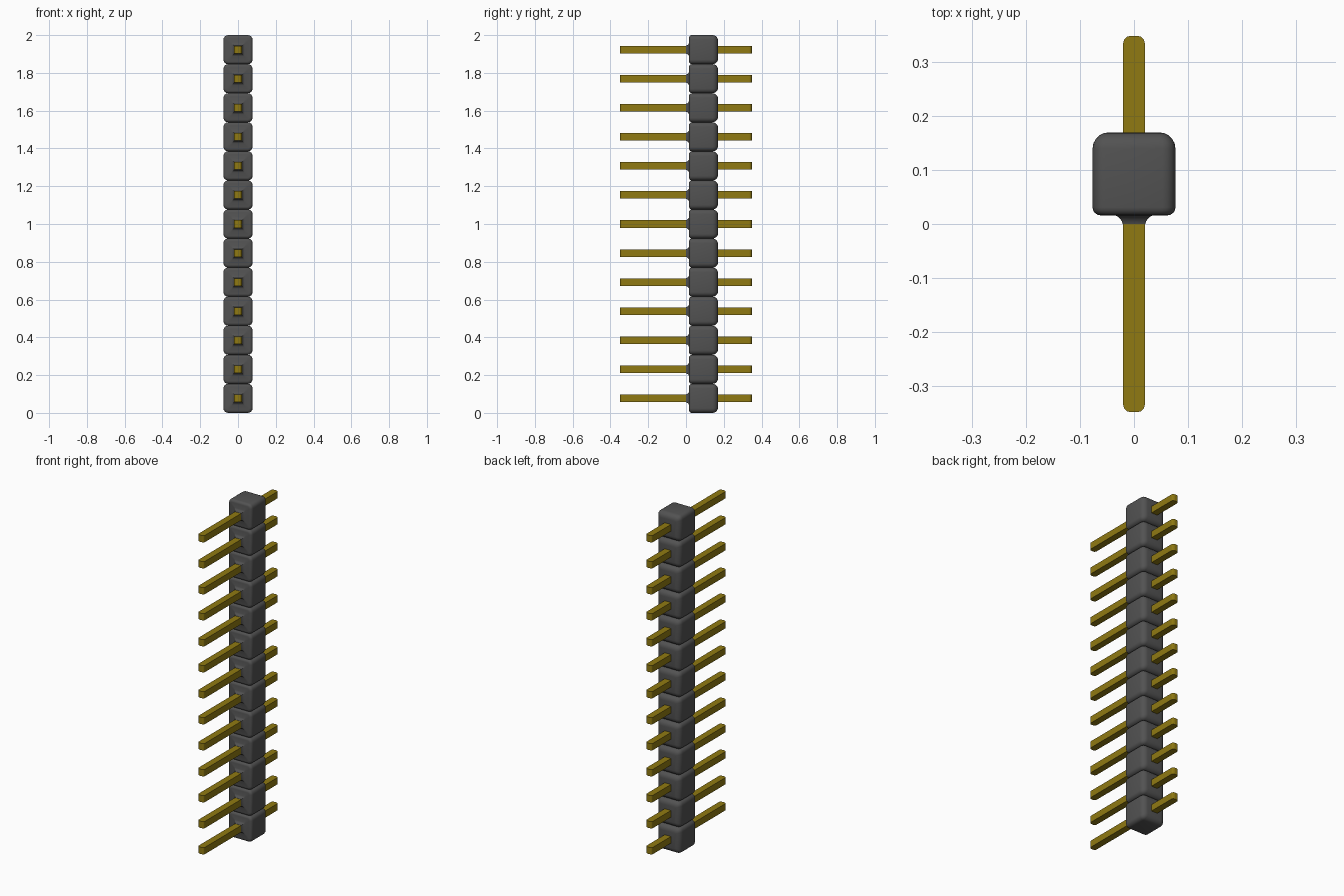
import bpy, bmesh, math
from mathutils import Vector

cube = bpy.data.objects.get("Cube")
if cube:
    bpy.data.objects.remove(cube, do_unlink=True)

COUNT = 13
PITCH = 2.0 / COUNT
HALF = PITCH / 2


def material(name, rgb):
    m = bpy.data.materials.new(name)
    m.use_nodes = True
    m.diffuse_color = (*rgb, 1)
    m.node_tree.nodes["Principled BSDF"].inputs["Base Color"].default_value = (*rgb, 1)
    return m


def finish(bm, name, mat):
    bmesh.ops.recalc_face_normals(bm, faces=bm.faces)
    me = bpy.data.meshes.new(name)
    bm.to_mesh(me)
    bm.free()
    me.materials.append(mat)
    return me


def rounded_square(bm, y, h, r, steps=4):
    """Ring of vertices: square of half size h with corner radius r at depth y."""
    ring = []
    for q, (sx, sz) in enumerate([(1, 1), (-1, 1), (-1, -1), (1, -1)]):
        for i in range(steps + 1):
            a = math.pi / 2 * (q + i / steps)
            ring.append(bm.verts.new((sx * (h - r) + r * math.cos(a), y,
                                      sz * (h - r) + r * math.sin(a))))
    return ring


def housing_mesh(mat):
    # Sections (depth, half size, corner radius): collar, then rounded block
    sections = [(0.0, 0.021, 0.001), (0.004, 0.022, 0.001), (0.009, 0.025, 0.002),
                (0.013, 0.029, 0.003), (0.016, 0.035, 0.004)]
    rf, rb, y0, y1, rc = 0.015, 0.030, 0.016, 0.170, 0.024
    for i in range(5):
        a = math.pi / 2 * i / 4
        inset = rf * (1 - math.sin(a))
        sections.append((y0 + rf * (1 - math.cos(a)), HALF - inset, rc - inset * 0.8))
    for i in range(6):
        a = math.pi / 2 * i / 5
        inset = rb * (1 - math.cos(a))
        sections.append((y1 - rb * (1 - math.sin(a)), HALF - inset, rc - inset * 0.6))
    bm = bmesh.new()
    rings = [rounded_square(bm, *s) for s in sections]
    n = len(rings[0])
    for a, b in zip(rings, rings[1:]):
        for i in range(n):
            j = (i + 1) % n
            bm.faces.new((a[i], a[j], b[j], b[i]))
    bm.faces.new(rings[0])
    bm.faces.new(rings[-1])
    return finish(bm, "housing", mat)


def pin_mesh(mat):
    # Square bar whose upright end edges are rounded
    bm = bmesh.new()
    bmesh.ops.create_cube(bm, size=1)
    bmesh.ops.scale(bm, vec=Vector((0.04, 0.698, 0.04)), verts=bm.verts)
    upright = [e for e in bm.edges if abs(e.verts[0].co.z - e.verts[1].co.z) > 0.01]
    bmesh.ops.bevel(bm, geom=upright, offset=0.013, segments=3, profile=0.5,
                    affect='EDGES')
    return finish(bm, "pin", mat)


black = material("dark grey plastic", (0.085, 0.085, 0.085))
gold = material("dull gold metal", (0.28, 0.195, 0.006))
housing, pin = housing_mesh(black), pin_mesh(gold)

# Stack one housing and one pin per position
for k in range(COUNT):
    z = PITCH * (k + 0.5)
    for name, mesh in (("housing", housing), ("pin", pin)):
        ob = bpy.data.objects.new(f"{name}_{k + 1}", mesh)
        ob.location = (0, 0, z)
        bpy.context.collection.objects.link(ob)

# Smooth the rounded housings, keep the pins flat
bpy.ops.object.select_all(action='DESELECT')
first = bpy.data.objects["housing_1"]
first.select_set(True)
bpy.context.view_layer.objects.active = first
bpy.ops.object.shade_smooth_by_angle(angle=math.radians(40))
